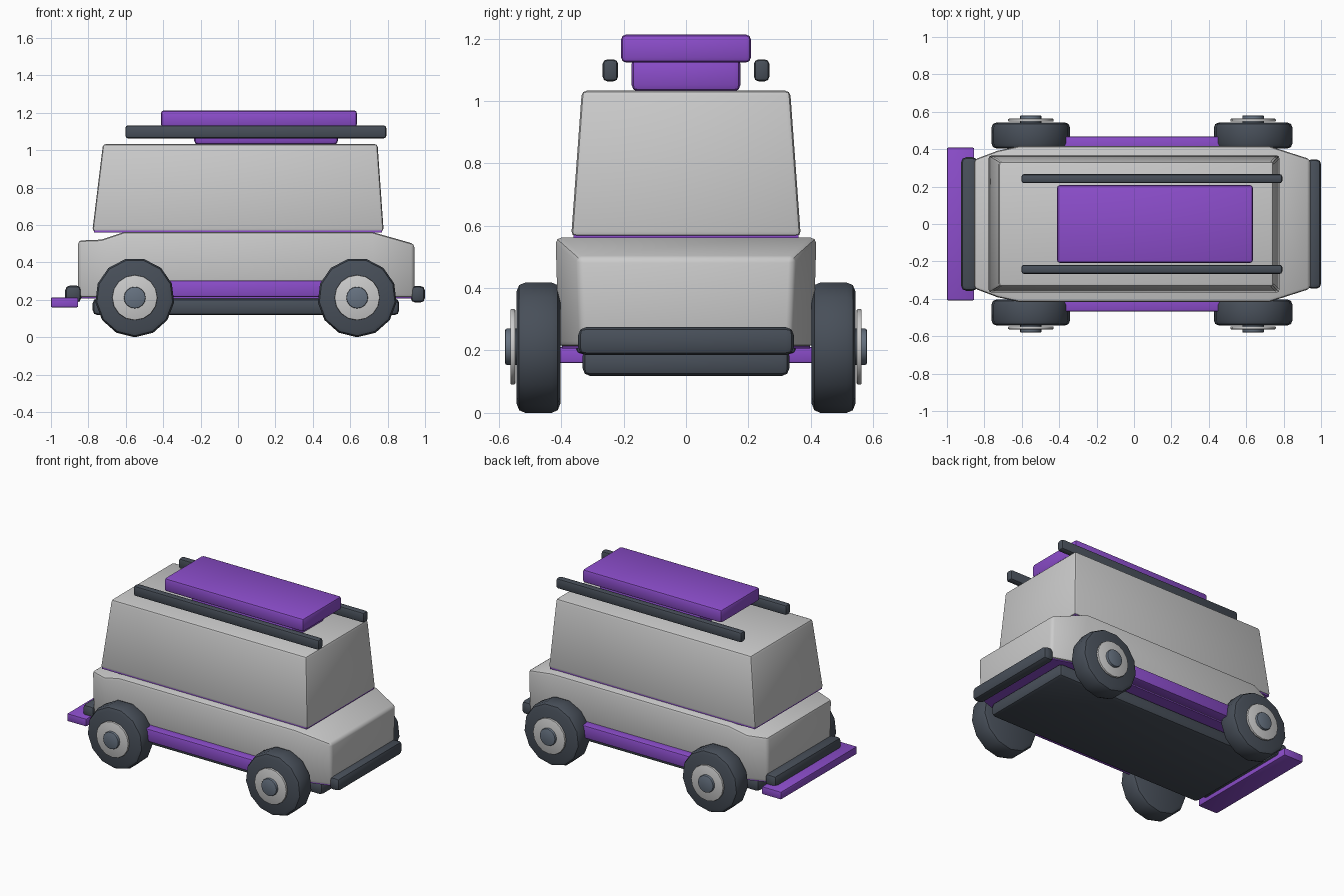
import bpy, bmesh, math

if "Cube" in bpy.data.objects:
    bpy.data.objects.remove(bpy.data.objects["Cube"])


def material(name, rgb):
    m = bpy.data.materials.new(name)
    m.diffuse_color = (*rgb, 1)
    m.use_nodes = True
    m.node_tree.nodes["Principled BSDF"].inputs["Base Color"].default_value = m.diffuse_color
    return m


GREY = material("light grey paint", (0.6, 0.6, 0.6))
PURPLE = material("purple trim", (0.262, 0.075, 0.6))
DARK = material("dark rubber", (0.064, 0.078, 0.1))
SLATE = material("slate cap", (0.135, 0.17, 0.22))


def finish(name, bm, mat, bevel=0.0, segments=2):
    bmesh.ops.recalc_face_normals(bm, faces=bm.faces)
    mesh = bpy.data.meshes.new(name)
    bm.to_mesh(mesh)
    bm.free()
    mesh.materials.append(mat)
    ob = bpy.data.objects.new(name, mesh)
    bpy.context.collection.objects.link(ob)
    if bevel:
        mod = ob.modifiers.new("soft edges", 'BEVEL')
        mod.width = bevel
        mod.segments = segments
        mod.limit_method = 'ANGLE'
        mod.angle_limit = math.radians(25)
    # Smooth shading that keeps hard edges
    bpy.ops.object.select_all(action='DESELECT')
    ob.select_set(True)
    bpy.context.view_layer.objects.active = ob
    if bevel:
        bpy.ops.object.modifier_apply(modifier="soft edges")
    bpy.ops.object.shade_smooth_by_angle(angle=math.radians(40))
    return ob


def loft(name, rings, mat, bevel=0.0, segments=2):
    """Skin a row of equal-sized point rings and cap both ends."""
    bm = bmesh.new()
    rows = [[bm.verts.new(p) for p in ring] for ring in rings]
    n = len(rows[0])
    for a, b in zip(rows, rows[1:]):
        for i in range(n):
            j = (i + 1) % n
            bm.faces.new((a[i], a[j], b[j], b[i]))
    bm.faces.new(rows[0])
    bm.faces.new(rows[-1])
    return finish(name, bm, mat, bevel, segments)


def rect(x0, x1, y0, y1, z):
    return [(x0, y0, z), (x1, y0, z), (x1, y1, z), (x0, y1, z)]


def box(name, x, y, z, mat, bevel=0.0, segments=2):
    return loft(name, [rect(*x, *y, z[0]), rect(*x, *y, z[1])], mat, bevel, segments)


def disc(name, centre, side, r, y0, y1, mat, sides, bevel=0.0):
    cx, cz = centre
    ring = lambda y: [(cx + r * math.sin(math.tau * i / sides), side * y,
                       cz - r * math.cos(math.tau * i / sides)) for i in range(sides)]
    bm = bmesh.new()
    a, b = ([bm.verts.new(p) for p in ring(y)] for y in (y0, y1))
    for i in range(sides):
        j = (i + 1) % sides
        bm.faces.new((a[i], a[j], b[j], b[i]))
    rims = [e for e in bm.edges if len(e.link_faces) == 1]
    bm.faces.new(a)
    bm.faces.new(b)
    # Only the rims are rounded, so the tread keeps its facets
    if bevel:
        bmesh.ops.bevel(bm, geom=rims, offset=bevel, segments=2, profile=0.5, affect='EDGES')
    return finish(name, bm, mat)


# Lower body: x, half width, top height
STATIONS = [(-0.855, 0.345, 0.517), (-0.73, 0.392, 0.522), (-0.61, 0.418, 0.562),
            (0.72, 0.418, 0.562), (0.943, 0.347, 0.499)]
loft("lower_body", [[(x, -w + 0.01, 0.212), (x, w - 0.01, 0.212), (x, w, t), (x, -w, t)]
                    for x, w, t in STATIONS], GREY, 0.018)
loft("floor_plate", [[(x * 0.99, -w + 0.02, 0.207), (x * 0.99, w - 0.02, 0.207),
                      (x * 0.99, w - 0.02, 0.216), (x * 0.99, -w + 0.02, 0.216)]
                     for x, w, t in STATIONS], PURPLE)

# Cabin on a thin trim band
box("cabin_trim", (-0.77, 0.77), (-0.361, 0.361), (0.56, 0.57), PURPLE)
loft("cabin", [rect(-0.779, 0.779, -0.368, 0.368, 0.566),
               rect(-0.722, 0.746, -0.334, 0.334, 1.033)], GREY, 0.016)

# Roof rack
box("roof_box_base", (-0.235, 0.535), (-0.175, 0.175), (1.03, 1.14), PURPLE, 0.022)
box("roof_box", (-0.412, 0.636), (-0.208, 0.208), (1.123, 1.213), PURPLE, 0.016)
for s, tag in ((-1, "right"), (1, "left")):
    ys = sorted((s * 0.218, s * 0.267))
    box("roof_rail_" + tag, (-0.602, 0.793), ys, (1.063, 1.133), DARK, 0.014)
    ys = sorted((s * 0.38, s * 0.468))
    box("side_sill_" + tag, (-0.48, 0.56), ys, (0.216, 0.303), PURPLE, 0.01)

# Underbody, bumpers and step
box("skid_plate", (-0.777, 0.862), (-0.332, 0.332), (0.118, 0.208), DARK, 0.026)
box("bumper_right_end", (0.923, 1.0), (-0.346, 0.346), (0.185, 0.275), DARK, 0.026)
box("bumper_left_end", (-0.924, -0.838), (-0.357, 0.357), (0.185, 0.277), DARK, 0.026)
box("end_step", (-1.0, -0.855), (-0.408, 0.408), (0.16, 0.212), PURPLE, 0.006)

# Wheels
for x, end in ((-0.552, "left_end"), (0.637, "right_end")):
    for s, tag in ((-1, "near"), (1, "far")):
        c, n = (x, 0.212), end + "_" + tag
        disc("tyre_" + n, c, s, 0.212, 0.403, 0.543, DARK, 13, 0.028)
        disc("wheel_disc_" + n, c, s, 0.121, 0.547, 0.563, GREY, 16, 0.004)
        disc("hub_cap_" + n, c, s, 0.058, 0.52, 0.58, SLATE, 16, 0.005)
